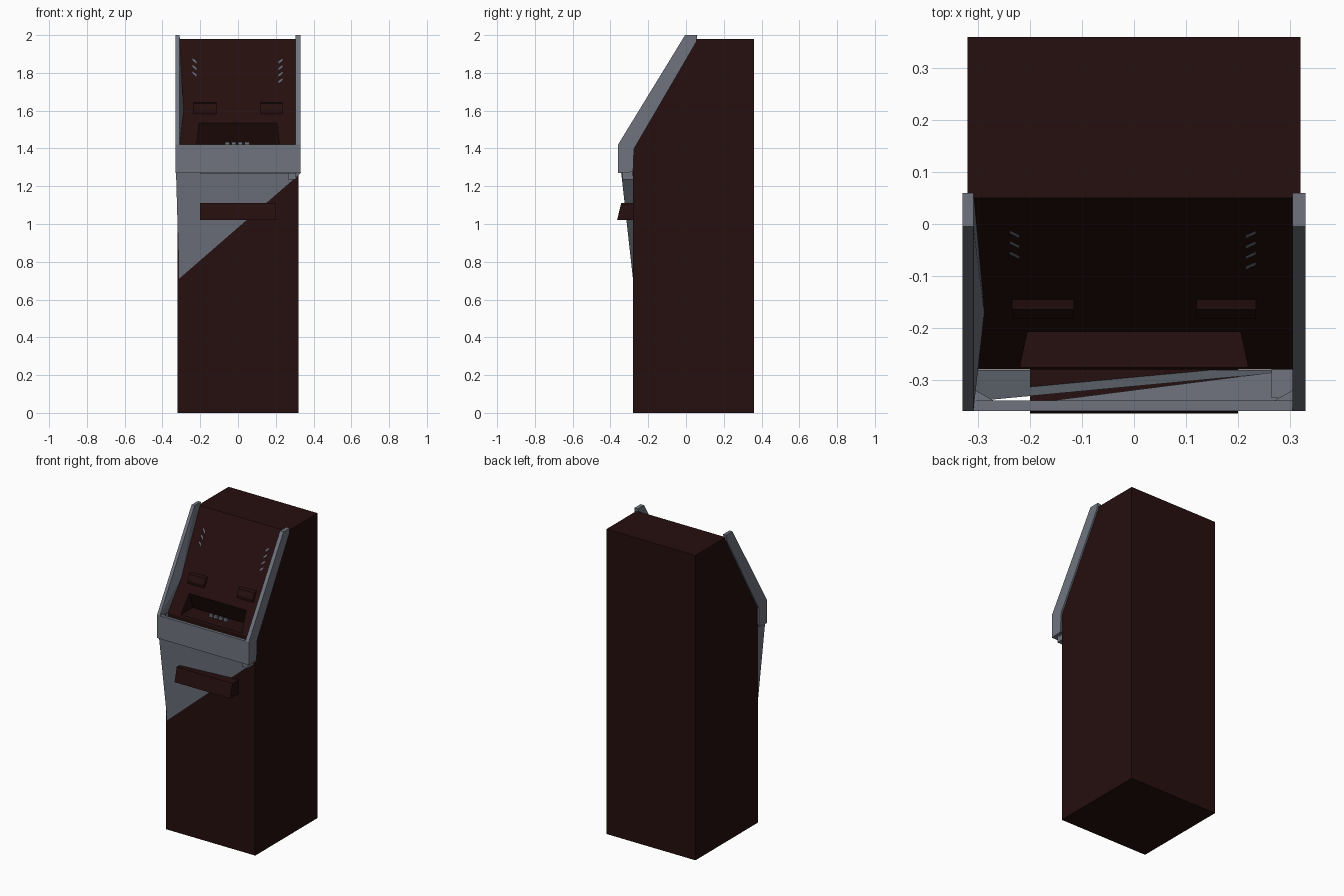
import bpy, bmesh

if "Cube" in bpy.data.objects:
    bpy.data.objects.remove(bpy.data.objects["Cube"])


def material(name, color):
    m = bpy.data.materials.new(name)
    m.use_nodes = True
    m.diffuse_color = color
    m.node_tree.nodes["Principled BSDF"].inputs["Base Color"].default_value = color
    return m


brown = material("dark_brown", (0.019, 0.0045, 0.0045, 1))
grey = material("slate_grey", (0.16, 0.175, 0.21, 1))


def finish(name, bm, mat):
    bmesh.ops.recalc_face_normals(bm, faces=bm.faces)
    mesh = bpy.data.meshes.new(name)
    bm.to_mesh(mesh)
    bm.free()
    mesh.materials.append(mat)
    ob = bpy.data.objects.new(name, mesh)
    bpy.context.collection.objects.link(ob)
    return ob


def prism(name, profile, x0, x1, mat):
    """Extrude a (y, z) profile from x0 to x1."""
    bm = bmesh.new()
    face = bm.faces.new([bm.verts.new((x0, y, z)) for y, z in profile])
    out = bmesh.ops.extrude_face_region(bm, geom=[face])["geom"]
    moved = [v for v in out if isinstance(v, bmesh.types.BMVert)]
    bmesh.ops.translate(bm, verts=moved, vec=(x1 - x0, 0, 0))
    return finish(name, bm, mat)


def hull(name, points, mat):
    bm = bmesh.new()
    verts = [bm.verts.new(p) for p in points]
    bmesh.ops.convex_hull(bm, input=verts)
    bmesh.ops.dissolve_limit(bm, angle_limit=0.01, verts=bm.verts, edges=bm.edges)
    return finish(name, bm, mat)


def box(name, x0, x1, y0, y1, z0, z1, mat):
    return prism(name, [(y0, z0), (y1, z0), (y1, z1), (y0, z1)], x0, x1, mat)


def slope_z(y):
    """Height of the sloped panel at depth y."""
    return 1.41 + (y + 0.28) * 0.57 / 0.33


# Cabinet with a sloped upper panel
cabinet = prism("cabinet", [(-0.28, 0), (0.36, 0), (0.36, 1.98), (0.05, 1.98),
                            (-0.28, 1.41)], -0.32, 0.32, brown)

# Undercut hatch at the foot of the panel
cutter = hull("hatch_cutter", [(s * x, y, z) for s in (-1, 1) for x, y, z in
              ((0.22, -0.32, 1.417), (0.22, -0.15, 1.417),
               (0.205, -0.205, 1.535), (0.205, -0.32, 1.535))], brown)
cutter.hide_render = True
cutter.hide_viewport = True
cutter.display_type = "WIRE"
cut = cabinet.modifiers.new("hatch", "BOOLEAN")
cut.operation = "DIFFERENCE"
cut.solver = "EXACT"
cut.object = cutter

# Small keys inside the hatch
for i in range(4):
    x = -0.07 + i * 0.035
    box(f"hatch_key_{i + 1}", x, x + 0.025, -0.2, -0.185, 1.417, 1.435, grey)

# Ledges on the panel
for side, x0, x1 in (("right", -0.235, -0.115), ("left", 0.12, 0.235)):
    prism(f"{side}_ledge", [(-0.145, 1.643), (-0.165, 1.638), (-0.183, 1.602),
                            (-0.18, 1.58), (-0.14, 1.62)], x0, x1, brown)

# Slanted vent slats on the panel
for side, s, count in (("right", -1, 3), ("left", 1, 4)):
    for i in range(count):
        y = -0.02 - i * 0.02
        ends = [(0.235, y + 0.004), (0.215, y - 0.005)]
        if s < 0:
            ends = [(0.24, y + 0.005), (0.22, y - 0.005)]
        hull(f"{side}_vent_slat_{i + 1}",
             [(s * x, yy + d, slope_z(yy + d) + h) for x, yy in ends
              for d in (-0.003, 0.003) for h in (-0.003, 0.004)], grey)

# Side rails along the slope; the right one swells inward
rail = [(-0.36, 1.42), (-0.005, 2.0), (0.06, 2.0), (0.055, 1.965), (-0.28, 1.39)]
prism("left_rail", rail, 0.305, 0.33, grey)
hull("right_rail", [(x, y, z) for y, z in rail for x in (-0.33, -0.309)]
     + [(-0.288, -0.17, 1.6)], grey)

# Open collar around the front
box("collar_front", -0.33, 0.33, -0.36, -0.34, 1.27, 1.42, grey)
for side, s in (("right", -1), ("left", 1)):
    prism(f"{side}_collar_cheek", [(-0.36, 1.27), (-0.28, 1.275), (-0.275, 1.41),
                                   (-0.36, 1.42)], s * 0.305, s * 0.33, grey)
    hull(f"{side}_collar_corner", [(s * x, y, z) for z in (1.272, 1.415)
         for x, y in ((0.31, -0.345), (0.27, -0.34), (0.305, -0.32))], grey)
box("collar_bracket", 0.265, 0.308, -0.335, -0.279, 1.235, 1.28, grey)

# Collar floor beside the apron
hull("collar_floor", [(x, y, z) for z in (1.268, 1.274)
     for x, y in ((-0.2, -0.345), (0.31, -0.345), (0.31, -0.28))], grey)

# Triangular apron below the collar, a thin sheet with a closed side
bm = bmesh.new()
tip, top, far, back = [bm.verts.new(p) for p in (
    (-0.312, -0.281, 0.71), (-0.328, -0.343, 1.272),
    (0.335, -0.281, 1.272), (-0.32, -0.281, 1.272))]
bm.faces.new((tip, far, top))
bm.faces.new((tip, top, back))
finish("apron", bm, grey)

# Delivery tray with sloping front
prism("tray", [(-0.365, 1.02), (-0.27, 1.02), (-0.27, 1.11), (-0.343, 1.11),
               (-0.348, 1.09)], -0.2, 0.2, brown)
